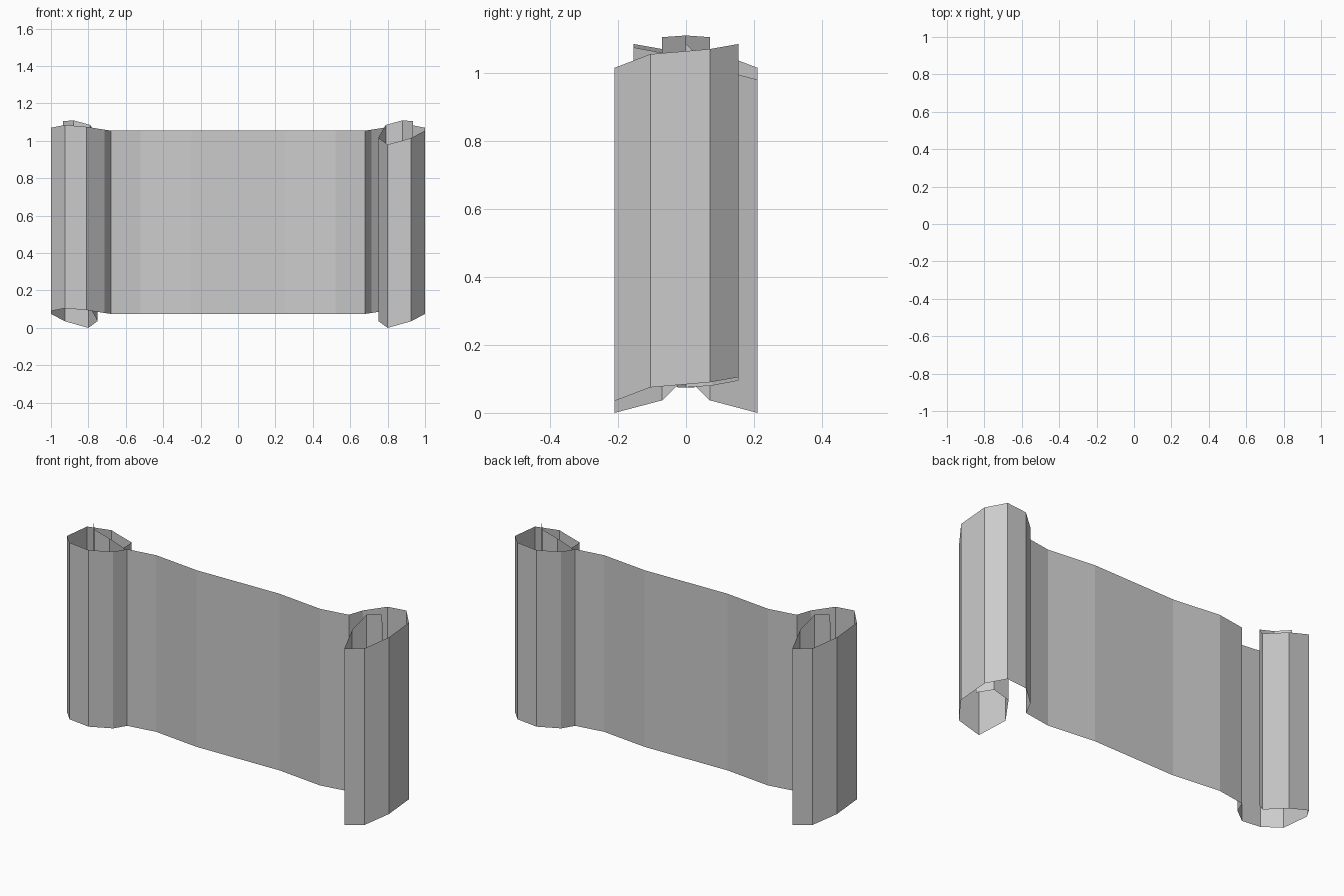
import bpy
import bmesh

if "Cube" in bpy.data.objects:
    bpy.data.objects.remove(bpy.data.objects["Cube"])

HEIGHT = 0.98

# Half of the sheet's bottom edge: from the panel out into the curled roll (x, y, z)
half = [
    (0.25, 0.005, 0.075), (0.52, -0.025, 0.075), (0.68, 0.0, 0.075),
    (0.715, 0.075, 0.08), (0.81, 0.155, 0.095), (0.925, 0.155, 0.105),
    (1.0, 0.07, 0.09), (1.0, -0.105, 0.075), (0.925, -0.21, 0.035),
    (0.80, -0.21, 0.0), (0.75, -0.07, 0.037), (0.79, 0.0, 0.105),
    (0.88, 0.0, 0.13), (0.935, -0.07, 0.125),
]

# The other half is the same curl turned half way round the z axis
path = [(-x, -y, z) for x, y, z in reversed(half)] + half

# Raise the edge straight up into a thin open sheet
bm = bmesh.new()
low = [bm.verts.new(p) for p in path]
high = [bm.verts.new((x, y, z + HEIGHT)) for x, y, z in path]
for i in range(len(path) - 1):
    bm.faces.new((low[i], low[i + 1], high[i + 1], high[i]))

mesh = bpy.data.meshes.new("scroll_sheet")
bm.to_mesh(mesh)
bm.free()
bpy.context.collection.objects.link(bpy.data.objects.new("scroll_sheet", mesh))
